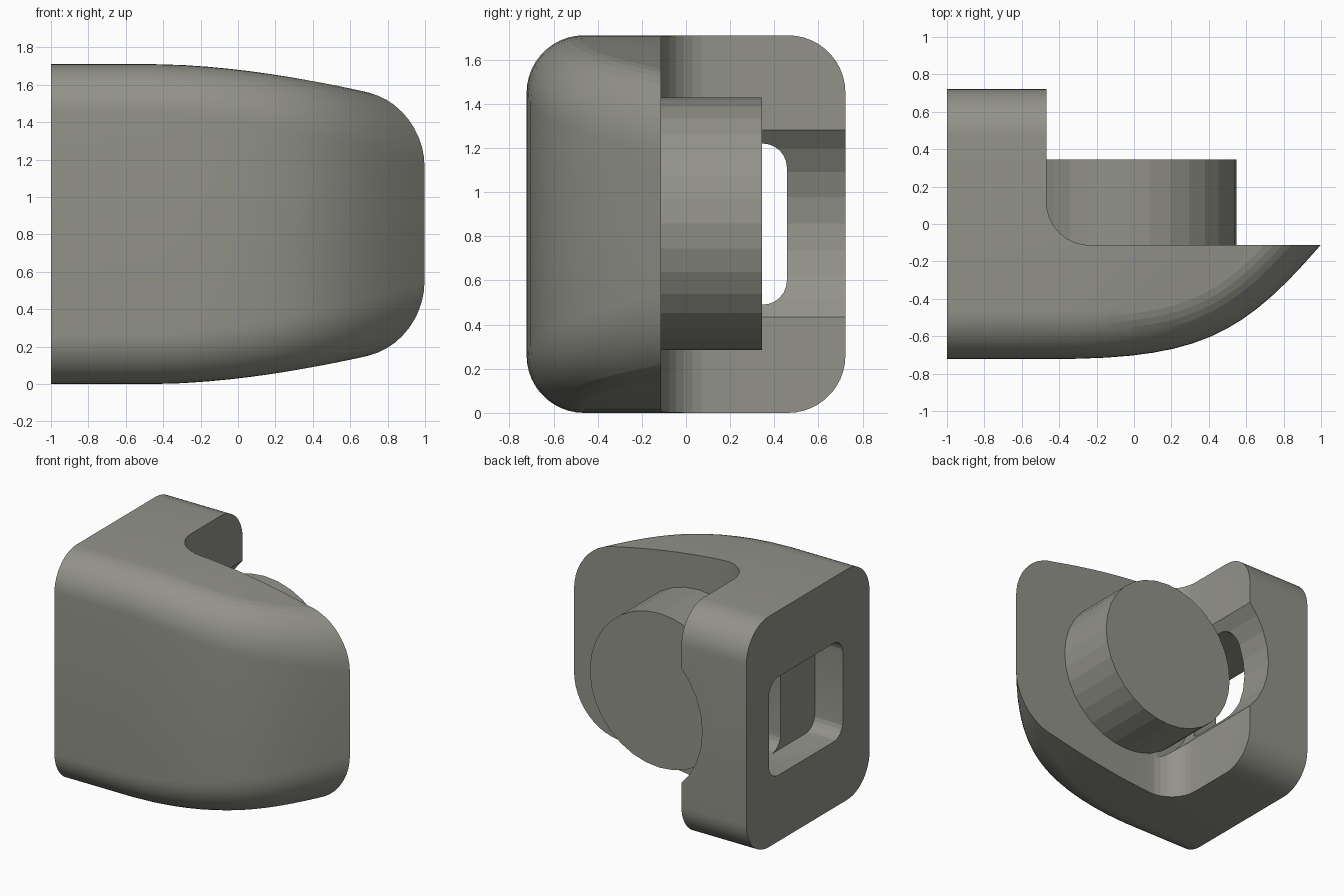
import bpy, bmesh
from math import sin, cos, pi
from mathutils import Vector

if "Cube" in bpy.data.objects:
    bpy.data.objects.remove(bpy.data.objects["Cube"])

ZC = 0.855  # mid height
M = 11      # segments per body corner

grey = bpy.data.materials.new("warm_grey")
grey.diffuse_color = (0.29, 0.29, 0.255, 1)
grey.use_nodes = True
grey.node_tree.nodes["Principled BSDF"].inputs["Base Color"].default_value = grey.diffuse_color


def make(name, rings):
    """Closed solid lofted through equal-length rings, capped at both ends."""
    bm = bmesh.new()
    vs = [[bm.verts.new(p) for p in r] for r in rings]
    n = len(rings[0])
    for a, b in zip(vs, vs[1:]):
        for j in range(n):
            k = (j + 1) % n
            bm.faces.new((a[j], a[k], b[k], b[j]))
    bm.faces.new(vs[0])
    bm.faces.new(vs[-1])
    bmesh.ops.recalc_face_normals(bm, faces=bm.faces)
    me = bpy.data.meshes.new(name)
    bm.to_mesh(me)
    bm.free()
    me.materials.append(grey)
    ob = bpy.data.objects.new(name, me)
    bpy.context.collection.objects.link(ob)
    return ob


def arc(cx, cy, r, a0, a1, n=6):
    return [(cx + r * cos(a0 + (a1 - a0) * i / n),
             cy + r * sin(a0 + (a1 - a0) * i / n)) for i in range(n + 1)]


def rounded_rect(y0, y1, z0, z1, r):
    return (arc(y1 - r, z1 - r, r, 0, pi / 2) + arc(y0 + r, z1 - r, r, pi / 2, pi)
            + arc(y0 + r, z0 + r, r, pi, 1.5 * pi) + arc(y1 - r, z0 + r, r, 1.5 * pi, 2 * pi))


def x_prism(name, pts, x0, x1):
    return make(name, [[(x, y, z) for y, z in pts] for x in (x0, x1)])


def y_cylinder(name, r, y0, y1):
    pts = [(-0.025 + r * cos(2 * pi * i / 32), 0.857 + r * sin(2 * pi * i / 32)) for i in range(32)]
    return make(name, [[(x, y, z) for x, z in pts] for y in (y0, y1)])


def cut(ob, cutter):
    m = ob.modifiers.new("cut", 'BOOLEAN')
    m.operation = 'DIFFERENCE'
    m.solver = 'EXACT'
    m.object = cutter
    bpy.context.view_layer.objects.active = ob
    bpy.ops.object.modifier_apply(modifier=m.name)
    bpy.data.objects.remove(cutter)


# Path of the front face seen from above: straight, then curving back to the tip
P = [Vector(p) for p in ((-0.45, -0.722), (0.33, -0.722), (0.57, -0.61), (1.0, -0.11))]
path = [(Vector((-1, -0.722)), Vector((1, 0)), 0.0)]
N = 14
for i in range(N + 1):
    t = i / N
    s = 1 - t
    p = s**3 * P[0] + 3 * s * s * t * P[1] + 3 * s * t * t * P[2] + t**3 * P[3]
    d = s * s * (P[1] - P[0]) + 2 * s * t * (P[2] - P[1]) + t * t * (P[3] - P[2])
    path.append((p, d.normalized(), t))
path.append((P[3] + path[-1][1] * 0.35, path[-1][1], 1.0))

# Body: rounded section swept along the path, height tapering to the tip
rings = []
for p, d, t in path:
    nrm = Vector((-d.y, d.x))
    r = 0.26
    rz = 0.26 + 0.11 * t
    xi = (p + nrm * r).x
    h = ZC - 0.15 * (max(0, xi + 0.45) / 1.13) ** 1.75
    top = []
    for i in range(M + 1):
        a = pi / 2 * i / M
        q = p + nrm * r * (1 - cos(a))
        top.append((q.x, q.y, h - rz * (1 - sin(a))))
    for y, z in reversed(arc(0.722 - 0.26, h - 0.26, 0.26, 0, pi / 2, M)):
        top.append((xi, y, z))
    rings.append([(x, y, ZC + z) for x, y, z in top]
                 + [(x, y, ZC - z) for x, y, z in reversed(top)])
body = make("body", rings)

# Cut away the space behind the front plate, leaving the filleted post
notch = [(-0.468, 2)] + arc(-0.238, 0.117, 0.23, pi, 1.5 * pi, 8) + [(3, -0.113), (3, 2)]
cut(body, make("notch_cutter", [[(x, y, z) for x, y in notch] for z in (-1, 3)]))

# Round clearance in the post around the button
cut(body, y_cylinder("clearance_cutter", 0.614, -0.105, 1.0))

# Window in the side: shallow pocket, with its back part running right through
cut(body, x_prism("pocket_cutter", rounded_rect(-0.41, 0.457, 0.49, 1.22, 0.11), -1.2, -0.77))
cut(body, x_prism("slot_cutter", rounded_rect(-0.01, 0.457, 0.49, 1.22, 0.11), -0.9, -0.3))

# Soften the body's curves, keeping real edges sharp
bpy.ops.object.select_all(action='DESELECT')
body.select_set(True)
bpy.context.view_layer.objects.active = body
bpy.ops.object.shade_smooth_by_angle(angle=0.15)

# Round button behind the front plate
y_cylinder("button", 0.572, -0.13, 0.345)
